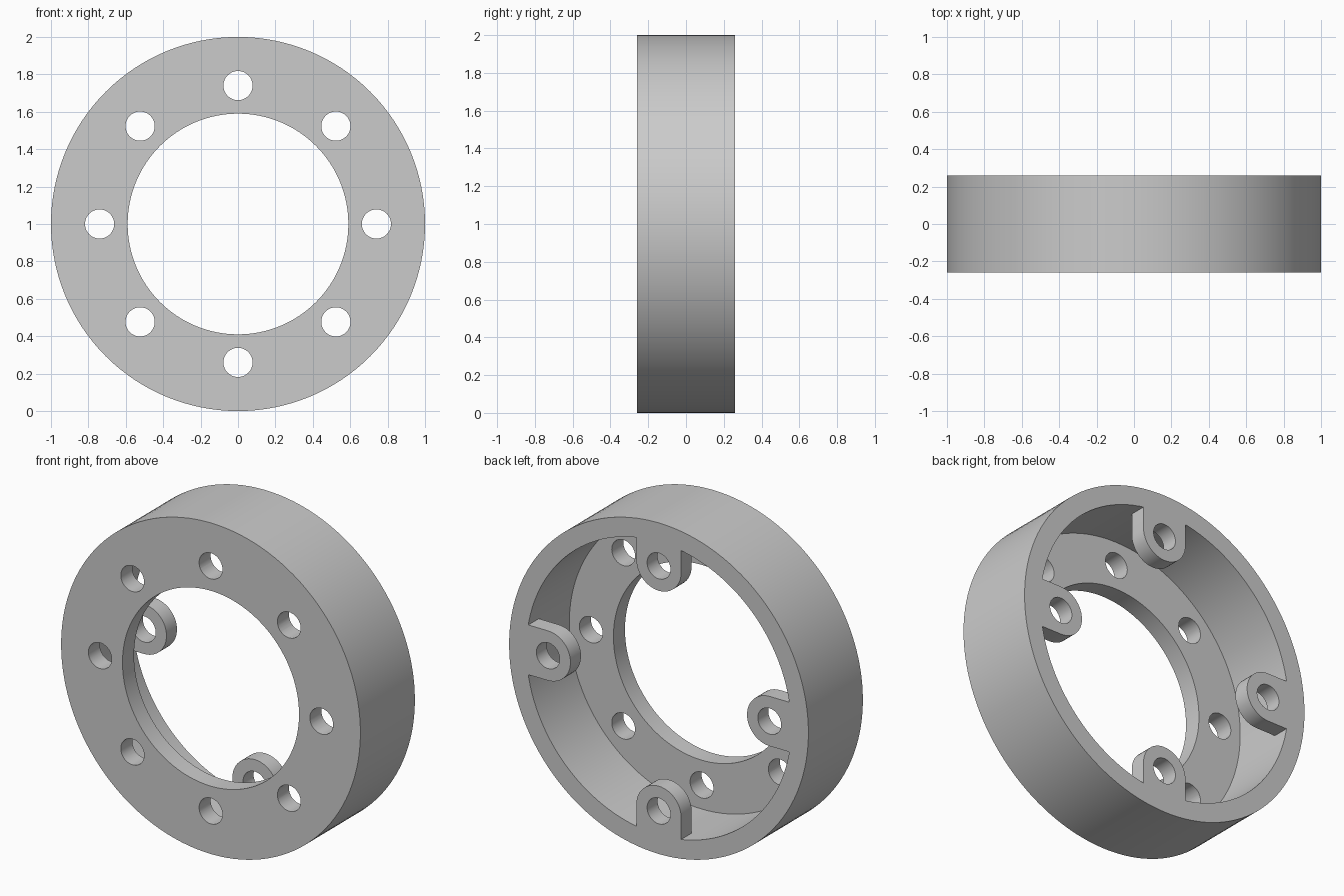
import bpy, bmesh, math
from mathutils import Matrix, Vector

cube = bpy.data.objects.get("Cube")
if cube:
    bpy.data.objects.remove(cube, do_unlink=True)

OUTER, WALL, BORE = 1.0, 0.885, 0.59     # ring radii
HALF, FLANGE = 0.26, 0.11                # half depth, front flange thickness
BOLT_CIRCLE, HOLE, LUG, LUG_DEPTH = 0.74, 0.078, 0.15, 0.10
CENTRE = Vector((0, 0, 1))

grey = bpy.data.materials.new("plain grey")
grey.use_nodes = True
grey.diffuse_color = (0.6, 0.6, 0.6, 1)
grey.node_tree.nodes["Principled BSDF"].inputs["Base Color"].default_value = grey.diffuse_color


def make_object(name, bm):
    bmesh.ops.recalc_face_normals(bm, faces=bm.faces)
    mesh = bpy.data.meshes.new(name)
    bm.to_mesh(mesh)
    bm.free()
    mesh.materials.append(grey)
    obj = bpy.data.objects.new(name, mesh)
    bpy.context.collection.objects.link(obj)
    return obj


def polar(radius, angle):
    return Vector((radius * math.cos(angle), 0, radius * math.sin(angle)))


def lathe(name, profile, steps=128):
    """Spin a closed (radius, y) profile about the ring's axis."""
    bm = bmesh.new()
    verts = [bm.verts.new((r, y, 1)) for r, y in profile]
    edges = [bm.edges.new((v, verts[i - 1])) for i, v in enumerate(verts)]
    bmesh.ops.spin(bm, geom=verts + edges, cent=CENTRE, axis=(0, 1, 0),
                   angle=math.tau, steps=steps, use_merge=True)
    bmesh.ops.remove_doubles(bm, verts=bm.verts, dist=1e-5)
    return make_object(name, bm)


def lug(name, angle):
    """Round-ended tab growing inward from the wall, flush with the back."""
    half_angle = math.asin(LUG / WALL)
    outline = [polar(WALL + 0.001, half_angle * (i / 4 - 1)) for i in range(9)]
    outline += [Vector((BOLT_CIRCLE, 0, 0)) + polar(LUG, math.pi * (0.5 + i / 24))
                for i in range(25)]
    turn = Matrix.Rotation(-angle, 3, 'Y')
    back = Vector((0, HALF, 0))
    bm = bmesh.new()
    face = bm.faces.new([bm.verts.new(turn @ p + CENTRE + back) for p in outline])
    extruded = bmesh.ops.extrude_face_region(bm, geom=[face], use_keep_orig=True)
    moved = [g for g in extruded["geom"] if isinstance(g, bmesh.types.BMVert)]
    bmesh.ops.translate(bm, verts=moved, vec=(0, -LUG_DEPTH, 0))
    return make_object(name, bm)


# Ring: outer wall with an inward flange at the front
step = FLANGE - HALF
ring = lathe("flanged_ring", [(BORE, -HALF), (OUTER, -HALF), (OUTER, HALF),
                              (WALL, HALF), (WALL, step), (BORE, step)])

# Four mounting lugs at the back
parts = [ring]
for side, quarter in (("left", 0), ("top", 1), ("right", 2), ("bottom", 3)):
    parts.append(lug(side + "_lug", quarter * math.pi / 2))

# Eight bolt holes, drilled through the flange and the lugs
bm = bmesh.new()
for i in range(8):
    place = Matrix.Translation(CENTRE + polar(BOLT_CIRCLE, i * math.pi / 4))
    bmesh.ops.create_cone(bm, cap_ends=True, segments=40, radius1=HOLE, radius2=HOLE,
                          depth=1, matrix=place @ Matrix.Rotation(math.pi / 2, 4, 'X'))
drill = make_object("hole_cutter", bm)

for part in parts:
    cut = part.modifiers.new("bolt_holes", 'BOOLEAN')
    cut.operation, cut.solver, cut.object = 'DIFFERENCE', 'EXACT', drill
    bpy.ops.object.select_all(action='DESELECT')
    bpy.context.view_layer.objects.active = part
    part.select_set(True)
    bpy.ops.object.modifier_apply(modifier=cut.name)
    bpy.ops.object.shade_smooth_by_angle(angle=math.radians(30))

bpy.data.objects.remove(drill, do_unlink=True)
